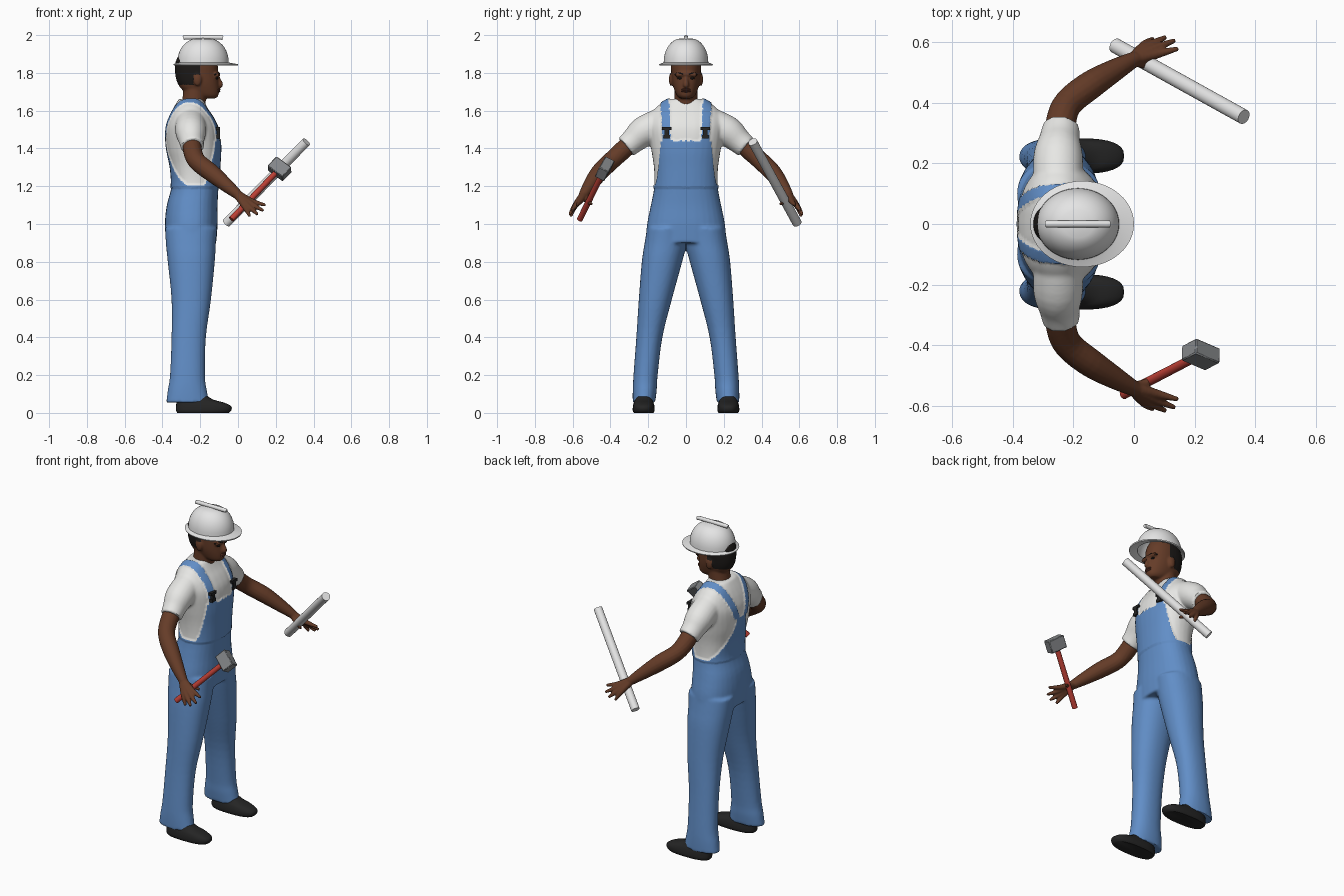
import bpy, bmesh, math
from mathutils import Vector, Matrix

if "Cube" in bpy.data.objects:
    bpy.data.objects.remove(bpy.data.objects["Cube"])


def material(name, r, g, b):
    m = bpy.data.materials.new(name)
    m.use_nodes = True
    m.diffuse_color = (r, g, b, 1)
    bsdf = next(n for n in m.node_tree.nodes if n.type == 'BSDF_PRINCIPLED')
    bsdf.inputs["Base Color"].default_value = (r, g, b, 1)
    bsdf.inputs["Roughness"].default_value = 0.7
    return m


SKIN = material("brown skin", .13, .045, .021)
BLUE = material("denim blue", .12, .27, .57)
SHIRT = material("shirt white", .8, .8, .78)
WHITE = material("plastic white", .78, .78, .78)
BLACK = material("shoe black", .018, .018, .018)
HAIR = material("hair dark", .012, .01, .009)
RED = material("handle red", .5, .05, .035)
GREY = material("steel grey", .23, .24, .25)
LIPS = material("lip brown", .1, .03, .018)


def smooth_rows(rows, k=4):
    """Catmull-Rom interpolation of rows of numbers."""
    out = []
    for i in range(len(rows) - 1):
        a, b, c, d = (rows[max(0, min(len(rows) - 1, j))] for j in range(i - 1, i + 3))
        for t in (s / k for s in range(k)):
            out.append([q + .5 * t * (r - p + t * (2 * p - 5 * q + 4 * r - s + t * (3 * (q - r) + s - p)))
                        for p, q, r, s in zip(a, b, c, d)])
    return out + [list(rows[-1])]


def bridge(bm, rings, caps=(True, True)):
    vs = [[bm.verts.new(p) for p in ring] for ring in rings]
    n = len(vs[0])
    for a, b in zip(vs, vs[1:]):
        for i in range(n):
            bm.faces.new((a[i], a[(i + 1) % n], b[(i + 1) % n], b[i]))
    if caps[0]:
        bm.faces.new(vs[0][::-1])
    if caps[1]:
        bm.faces.new(vs[-1])


def stack(bm, rows, side=1, power=2.2, n=32, caps=(True, True), k=4):
    """Horizontal oval sections: z, x0, x1, then y0, y1 or a half width."""
    rows = [r if len(r) == 5 else (*r[:3], -r[3], r[3]) for r in rows]
    rings = []
    for z, x0, x1, y0, y1 in smooth_rows(rows, k):
        ring = []
        for i in range(n):
            c, s = math.cos(math.tau * i / n), math.sin(math.tau * i / n)
            u = math.copysign(abs(c) ** (2 / power), c)
            v = math.copysign(abs(s) ** (2 / power), s)
            ring.append(((x0 + x1 + u * (x1 - x0)) / 2, side * (y0 + y1 + v * (y1 - y0)) / 2, z))
        rings.append(ring)
    bridge(bm, rings, caps)


def tube(bm, rows, side=1, n=16, k=4):
    """Round sections along a path: x, y, z, radius."""
    rows = smooth_rows(rows, k)
    pts = [Vector((r[0], side * r[1], r[2])) for r in rows]
    rings = []
    for i, p in enumerate(pts):
        d = pts[min(i + 1, len(pts) - 1)] - pts[max(i - 1, 0)]
        q = d.to_track_quat('Z', 'Y')
        rings.append([p + q @ Vector((math.cos(math.tau * j / n), math.sin(math.tau * j / n), 0)) * rows[i][3]
                      for j in range(n)])
    bridge(bm, rings)


def ball(bm, loc, scale):
    bmesh.ops.create_uvsphere(bm, u_segments=16, v_segments=10, radius=1,
                              matrix=Matrix.Translation(loc) @ Matrix.Diagonal((*scale, 1)))


def finish(bm, name, mats, voxel=0, relax=4, thick=0):
    bmesh.ops.recalc_face_normals(bm, faces=bm.faces[:])
    me = bpy.data.meshes.new(name)
    bm.to_mesh(me)
    bm.free()
    ob = bpy.data.objects.new(name, me)
    bpy.context.scene.collection.objects.link(ob)
    for o in bpy.context.selected_objects:
        o.select_set(False)
    bpy.context.view_layer.objects.active = ob
    ob.select_set(True)
    if thick:
        m = ob.modifiers.new("thickness", 'SOLIDIFY')
        m.thickness = thick
        bpy.ops.object.modifier_apply(modifier=m.name)
    if voxel:
        m = ob.modifiers.new("blend", 'REMESH')
        m.mode, m.voxel_size = 'VOXEL', voxel
        bpy.ops.object.modifier_apply(modifier=m.name)
        m = ob.modifiers.new("relax", 'SMOOTH')
        m.factor, m.iterations = .5, relax
        bpy.ops.object.modifier_apply(modifier=m.name)
    for m in mats:
        ob.data.materials.append(m)
    bpy.ops.object.shade_smooth_by_angle(angle=math.radians(40))
    return ob


# Clothed body: torso, legs and sleeves blended into one surface
bm = bmesh.new()
stack(bm, [(.9, -.38, -.115, .215), (1, -.387, -.108, .206), (1.1, -.377, -.108, .186),
           (1.2, -.352, -.103, .168), (1.3, -.357, -.098, .17), (1.4, -.377, -.093, .185),
           (1.5, -.382, -.1, .2), (1.56, -.367, -.125, .195), (1.605, -.347, -.155, .17),
           (1.64, -.327, -.175, .13), (1.663, -.312, -.185, .09)], power=2.3)
for s in (1, -1):
    stack(bm, [(.055, -.38, -.152, .163, .282), (.12, -.372, -.165, .155, .282), (.2, -.36, -.175, .15, .278),
               (.4, -.352, -.17, .125, .263), (.6, -.352, -.143, .075, .25), (.8, -.372, -.123, .02, .234),
               (.9, -.382, -.117, -.005, .219), (.98, -.386, -.11, -.01, .206)], s)
    tube(bm, [(-.25, .12, 1.54, .08), (-.25, .22, 1.49, .082), (-.245, .28, 1.44, .067),
              (-.24, .318, 1.408, .062)], s, n=24)
body = finish(bm, "shirt_and_overalls", [SHIRT, BLUE], .008, 5)


def is_overalls(p):
    y, z = abs(p.y), p.z
    if z < 1.205:
        return True
    if p.x > -.235:
        if z < 1.44:
            return y < .165 - .035 * math.sqrt((z - 1.2) / .24)
        return abs(y - .1 - .05 * (z - 1.44)) < .021
    if z < 1.45:
        return y < .04 + .125 * ((1.45 - z) / .25) ** 1.5
    return abs(y - .04 - .35 * (z - 1.45)) < .021


# Paint bib and straps, and raise them slightly above the shirt
raised = set()
for f in body.data.polygons:
    if is_overalls(f.center):
        f.material_index = 1
        raised.update(f.vertices)
normals = {i: body.data.vertices[i].normal.copy() for i in raised}
for i, nrm in normals.items():
    v = body.data.vertices[i]
    if v.co.z > 1.19:
        v.co += nrm * .005

# Head, neck, nose and ears
bm = bmesh.new()
tube(bm, [(-.255, 0, 1.56, .07), (-.235, 0, 1.64, .063), (-.225, 0, 1.73, .062)], n=24)
stack(bm, [(1.665, -.2, -.118, .03), (1.68, -.25, -.104, .048), (1.71, -.295, -.1, .062),
           (1.75, -.322, -.102, .073), (1.8, -.333, -.106, .078), (1.86, -.33, -.11, .08),
           (1.92, -.3, -.14, .065)])
tube(bm, [(-.11, 0, 1.785, .009), (-.098, 0, 1.755, .012), (-.093, 0, 1.738, .016), (-.102, 0, 1.728, .012)])
tube(bm, [(-.113, -.055, 1.79, .012), (-.103, 0, 1.793, .01), (-.113, .055, 1.79, .012)])
for s in (1, -1):
    ball(bm, (-.215, s * .08, 1.765), (.022, .011, .034))
head = finish(bm, "head", [SKIN, HAIR], .006, 4)
for f in head.data.polygons:
    x, y, z = f.center
    f.material_index = int(z > 1.735 and x < -.235 and abs(y) < .083 or z > 1.79 and x < -.2)

# Eyes, eyebrows and mouth
bm = bmesh.new()
for s in (1, -1):
    ball(bm, (-.112, s * .033, 1.772), (.008, .013, .006))
    tube(bm, [(-.123, .058, 1.79, .004), (-.104, .035, 1.798, .005), (-.098, .014, 1.791, .004)], s, n=8)
finish(bm, "eyes_and_brows", [HAIR])
bm = bmesh.new()
for z in (1.712, 1.703):
    ball(bm, (-.103, 0, z), (.01, .026, .006))
finish(bm, "lips", [LIPS])

for s, side in ((1, "left"), (-1, "right")):
    # Arm with open hand
    bm = bmesh.new()
    tube(bm, [(-.245, .27, 1.45, .05), (-.24, .34, 1.385, .05), (-.215, .4, 1.33, .048),
              (-.14, .46, 1.27, .047), (-.055, .512, 1.2, .036), (.005, .545, 1.15, .025)], s)
    wrist = (-.005, .54, 1.158, .023)
    for knuckle, tip in (((.075, .56, 1.12), (.146, .578, 1.1)), ((.068, .578, 1.108), (.135, .605, 1.07)),
                         ((.052, .588, 1.097), (.105, .616, 1.05)), ((.035, .59, 1.092), (.063, .61, 1.04)),
                         ((.03, .528, 1.128), (.085, .5, 1.105))):
        tube(bm, [wrist, (*knuckle, .0155), (*tip, .008)], s, n=10)
    finish(bm, side + "_arm", [SKIN], .005, 3)

    # Shoe
    bm = bmesh.new()
    stack(bm, [(0, -.322, -.05, .172, .276), (.012, -.328, -.036, .166, .282), (.035, -.328, -.036, .167, .281),
               (.055, -.326, -.075, .172, .276), (.07, -.325, -.13, .178, .27), (.1, -.32, -.18, .185, .262)],
          s, power=2.6, k=3)
    finish(bm, side + "_shoe", [BLACK])

    # Strap buckle
    bm = bmesh.new()
    for z, w, h in ((1.505, .05, .016), (1.483, .022, .04), (1.462, .036, .018)):
        bmesh.ops.create_cube(bm, size=1, matrix=Matrix.Translation((-.105, s * .102, z))
                              @ Matrix.Diagonal((.022, w, h, 1)))
    finish(bm, side + "_buckle", [BLACK])

# Hard hat shell with brim, and its top ridge
bm = bmesh.new()
dome = [(1.856 + .13 * math.sin(a), -.185 - .136 * math.cos(a) ** .8, -.185 + .136 * math.cos(a) ** .8,
         .118 * math.cos(a) ** .8) for a in (math.radians(9 * i) for i in range(10))]
dome[-1] = (dome[-1][0], -.187, -.183, .002)
stack(bm, [(1.846, -.342, 0, .142), (1.853, -.325, -.04, .124)] + dome,
      power=2, n=48, caps=(False, True), k=1)
finish(bm, "hard_hat", [WHITE], thick=.007)
bm = bmesh.new()
tube(bm, [(-.29, 0, 1.985, .011), (-.28, 0, 1.988, .012), (-.09, 0, 1.988, .012), (-.08, 0, 1.985, .011)], n=12, k=1)
finish(bm, "hard_hat_ridge", [WHITE])

# Pipe in the left hand
bm = bmesh.new()
tube(bm, [(-.062, .588, 1.005, .025), (.362, .353, 1.435, .025)], n=24, k=1)
finish(bm, "pipe", [WHITE])

# Hammer in the right hand
grip, top = Vector((-.035, -.562, 1.025)), Vector((.22, -.43, 1.292))
bm = bmesh.new()
tube(bm, [(*grip, .016), (*top, .015)], n=16, k=1)
finish(bm, "hammer_handle", [RED])
up = (top - grip).normalized()
along = Vector((.085, -.035, -.06))
along = (along - up * along.dot(up)).normalized()
frame = Matrix((along, up.cross(along), up)).transposed().to_4x4()
bm = bmesh.new()
bmesh.ops.create_cube(bm, size=1, matrix=Matrix.Translation(top) @ frame @ Matrix.Diagonal((.105, .056, .075, 1)))
bmesh.ops.bevel(bm, geom=bm.edges[:], offset=.004, segments=1, affect='EDGES')
finish(bm, "hammer_head", [GREY])
